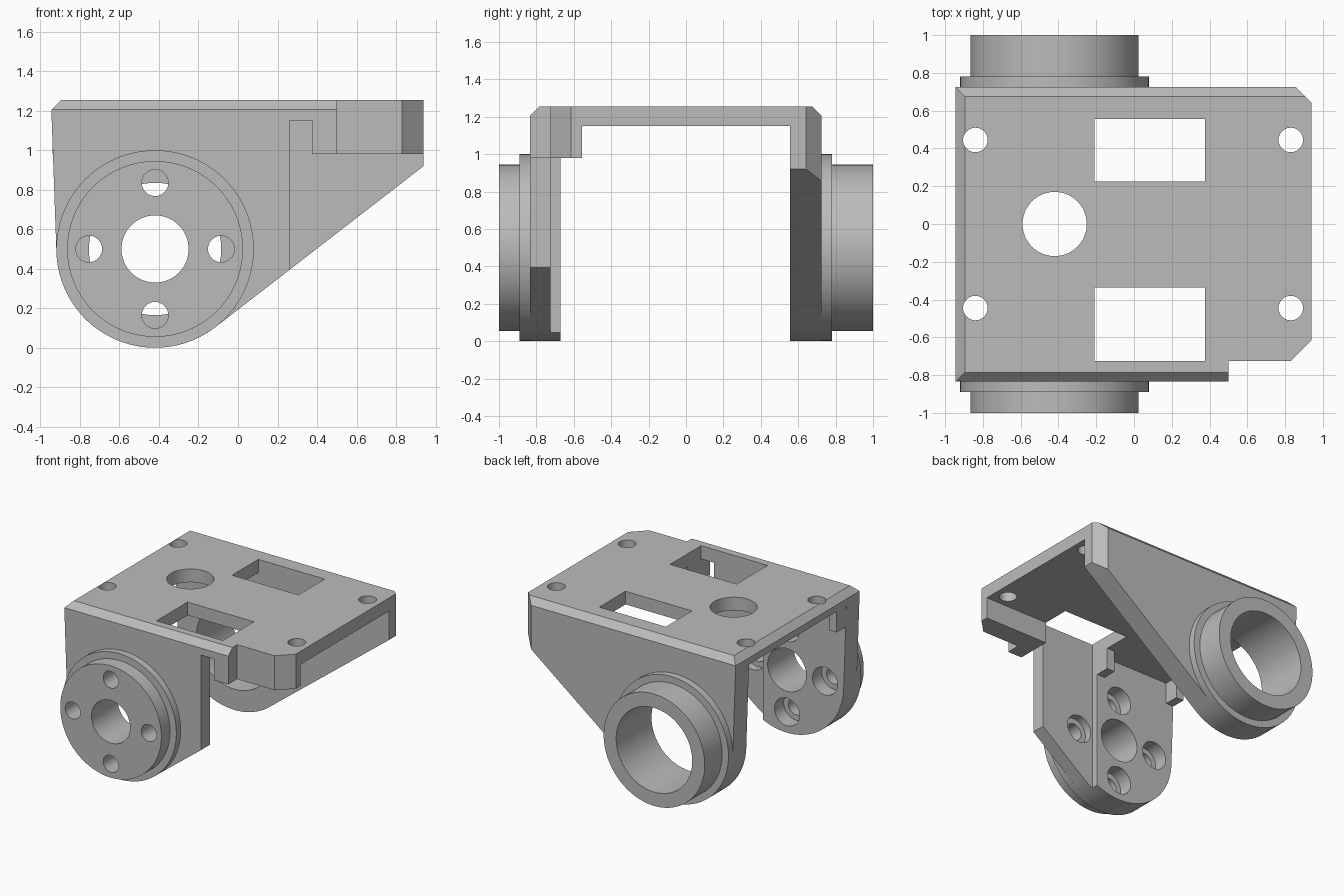
import bpy, bmesh, math
from mathutils import Vector

if "Cube" in bpy.data.objects:
    bpy.data.objects.remove(bpy.data.objects["Cube"])

grey = bpy.data.materials.new("plain_grey")
grey.diffuse_color = (0.5, 0.5, 0.5, 1)
grey.use_nodes = True
grey.node_tree.nodes["Principled BSDF"].inputs["Base Color"].default_value = grey.diffuse_color

CX, CZ, R = -0.42, 0.50, 0.50          # pivot axis and arm radius


def prism(name, pts, axis, lo, hi):
    """Extrude a 2D outline along an axis: y takes (x, z), z takes (x, y), x takes (y, z)."""
    place = {'x': lambda a, b, t: (t, a, b),
             'y': lambda a, b, t: (a, t, b),
             'z': lambda a, b, t: (a, b, t)}[axis]
    bm = bmesh.new()
    low = [bm.verts.new(place(a, b, lo)) for a, b in pts]
    high = [bm.verts.new(place(a, b, hi)) for a, b in pts]
    bm.faces.new(low)
    bm.faces.new(high)
    n = len(pts)
    for i in range(n):
        j = (i + 1) % n
        bm.faces.new((low[i], low[j], high[j], high[i]))
    bmesh.ops.recalc_face_normals(bm, faces=bm.faces)
    me = bpy.data.meshes.new(name)
    bm.to_mesh(me)
    bm.free()
    me.materials.append(grey)
    ob = bpy.data.objects.new(name, me)
    bpy.context.collection.objects.link(ob)
    return ob


def circle(a, b, r, n=64):
    return [(a + r * math.cos(2 * math.pi * i / n), b + r * math.sin(2 * math.pi * i / n))
            for i in range(n)]


def box(x0, x1, y0, y1, z0, z1):
    return prism("box", [(x0, y0), (x1, y0), (x1, y1), (x0, y1)], 'z', z0, z1)


def combine(ob, tool, op='DIFFERENCE'):
    """Boolean one solid with another, then drop the helper."""
    mod = ob.modifiers.new("bool", 'BOOLEAN')
    mod.operation, mod.solver, mod.object = op, 'EXACT', tool
    bpy.context.view_layer.update()
    dg = bpy.context.evaluated_depsgraph_get()
    me = bpy.data.meshes.new_from_object(ob.evaluated_get(dg))
    ob.modifiers.clear()
    ob.data = me
    bpy.data.objects.remove(tool)


# Bracket: side outline with rounded pivot end, sloping right edge
slope = math.atan2(0.92 - 0.39, 0.94 - 0.26)
a0, a1 = slope - math.pi / 2, -math.pi
arc = [(CX + R * math.cos(a0 + (a1 - a0) * i / 36), CZ + R * math.sin(a0 + (a1 - a0) * i / 36))
       for i in range(37)]
outline = [(-0.945, 1.205), (-0.895, 1.255), (0.94, 1.255), (0.94, 0.92)] + arc
bracket = prism("bracket", outline, 'y', -0.835, 0.725)

# Space between the arms, and the front arm's cut-off right end
combine(bracket, box(-1.2, 1.2, -0.67, 0.555, -0.2, 1.15))
combine(bracket, box(0.26, 1.2, -1.0, -0.60, -0.2, 1.15))

# Skirt under the front right edge, and two small tabs at the front arm
combine(bracket, box(0.375, 0.94, -0.835, -0.555, 0.98, 1.2), 'UNION')
for x0, x1 in ((-0.938, -0.87), (-0.28, -0.19)):
    combine(bracket, box(x0, x1, -0.70, -0.555, 0.98, 1.2), 'UNION')

# Front right step and the two clipped right corners
combine(bracket, box(0.5, 1.2, -1.0, -0.725, -0.2, 1.5))
combine(bracket, prism("clip", [(0.83, -0.725), (0.73, -0.825), (1.04, -0.825), (1.04, -0.515)],
                       'z', -0.2, 1.5))
combine(bracket, prism("clip", [(0.857, 0.725), (0.757, 0.825), (1.04, 0.825), (1.04, 0.542)],
                       'z', -0.2, 1.5))

# Bevels along the front and back top edges
for y, s in ((-0.835, -1), (0.725, 1)):
    combine(bracket, prism("bevel", [(y + s * 0.1, 1.105), (y - s * 0.15, 1.355),
                                     (y + s * 0.1, 1.355)], 'x', -1.2, 1.2))

# Rectangular windows; the front one also trims the inside of the front arm
combine(bracket, box(-0.21, 0.375, -0.725, -0.335, -0.2, 1.5))
combine(bracket, box(-0.21, 0.375, 0.225, 0.555, 1.0, 1.5))

# Round holes in the top plate
combine(bracket, prism("hole", circle(CX, 0, 0.17), 'z', 1.05, 1.5))
for x in (-0.84, 0.83):
    for y in (-0.445, 0.445):
        combine(bracket, prism("hole", circle(x, y, 0.065, 32), 'z', 1.05, 1.5))

# Stepped hubs outside each arm
front_hub = prism("front_hub", circle(CX, CZ, R, 96), 'y', -0.89, -0.835)
combine(front_hub, prism("boss", circle(CX, CZ, 0.445, 96), 'y', -1.0, -0.86), 'UNION')
rear_hub = prism("rear_hub", circle(CX, CZ, R, 96), 'y', 0.725, 0.78)
combine(rear_hub, prism("boss", circle(CX, CZ, 0.445, 96), 'y', 0.75, 1.0), 'UNION')

# Wide rear bore, narrow front bore, four counterbored screw holes
for ob in (bracket, rear_hub):
    combine(ob, prism("bore", circle(CX, CZ, 0.335, 96), 'y', 0.5, 1.2))
for ob in (bracket, front_hub):
    combine(ob, prism("bore", circle(CX, CZ, 0.17), 'y', -1.2, -0.5))
    for k in range(4):
        x = CX + 0.335 * math.cos(k * math.pi / 2)
        z = CZ + 0.335 * math.sin(k * math.pi / 2)
        combine(ob, prism("screw", circle(x, z, 0.067, 32), 'y', -1.2, -0.5))
        if ob is bracket:
            combine(ob, prism("counterbore", circle(x, z, 0.11, 32), 'y', -0.785, -0.5))

# Crisp edges, smooth cylinders
for ob in (bracket, front_hub, rear_hub):
    bpy.ops.object.select_all(action='DESELECT')
    ob.select_set(True)
    bpy.context.view_layer.objects.active = ob
    bpy.ops.object.shade_smooth_by_angle(angle=math.radians(25))
